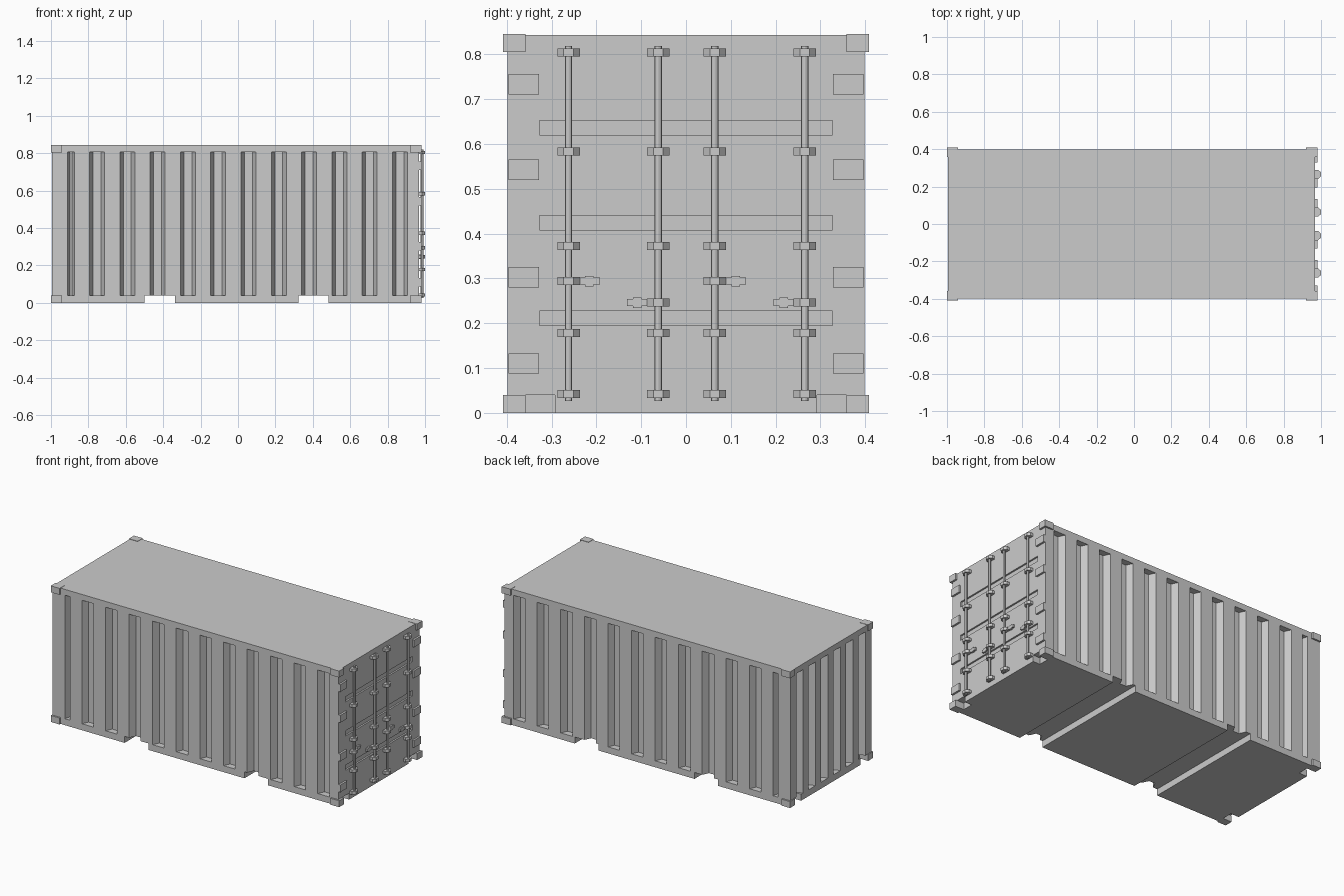
import bpy, bmesh
from mathutils import Vector

cube = bpy.data.objects.get("Cube")
if cube:
    bpy.data.objects.remove(cube, do_unlink=True)

COLOR = (0.6, 0.6, 0.6, 1)
grey = bpy.data.materials.new("container_grey")
grey.use_nodes = True
grey.diffuse_color = COLOR
grey.node_tree.nodes["Principled BSDF"].inputs["Base Color"].default_value = COLOR


def box(bm, lo, hi):
    """Axis-aligned box between two corners."""
    verts = bmesh.ops.create_cube(bm, size=1)["verts"]
    lo, hi = Vector(lo), Vector(hi)
    for v in verts:
        v.co = (lo + hi) / 2 + v.co * (hi - lo)


def prism(bm, plan, z0, z1):
    """Upright prism over a plan outline."""
    low = [bm.verts.new((x, y, z0)) for x, y in plan]
    high = [bm.verts.new((x, y, z1)) for x, y in plan]
    faces = [bm.faces.new(low), bm.faces.new(high)]
    for i in range(len(plan)):
        j = (i + 1) % len(plan)
        faces.append(bm.faces.new((low[i], low[j], high[j], high[i])))
    bmesh.ops.recalc_face_normals(bm, faces=faces)


def finish(name, bm):
    mesh = bpy.data.meshes.new(name)
    bm.to_mesh(mesh)
    bm.free()
    mesh.materials.append(grey)
    obj = bpy.data.objects.new(name, mesh)
    bpy.context.collection.objects.link(obj)
    return obj


LEFT, DOOR, SIDE, TOP = -0.995, 0.968, 0.398, 0.843
RAIL, HEAD, DEPTH, PITCH = 0.04, 0.807, 0.04, 0.162
CORE = DOOR - 0.01


def groove(centre, half, floor):
    """Tapered channel as (position along wall, depth) pairs."""
    return [(centre - half, 0), (centre - floor, DEPTH), (centre + floor, DEPTH), (centre + half, 0)]


# Corrugated walls, as one outline running round the plan
side = groove(-0.893, 0.018, 0.006)
for i in range(11):
    side += groove(-0.754 + PITCH * i, 0.04, 0.021)
end = []
for i in range(6):
    end += groove((i - 2.5) * 0.122, 0.034, 0.018)
plan = [(LEFT, -SIDE)] + [(a, d - SIDE) for a, d in side] + [(CORE, -SIDE), (CORE, SIDE)]
plan += [(a, SIDE - d) for a, d in reversed(side)] + [(LEFT, SIDE)]
plan += [(LEFT + d, a) for a, d in reversed(end)]
bm = bmesh.new()
prism(bm, plan, RAIL, HEAD)
finish("corrugated_walls", bm)

# Roof slab
bm = bmesh.new()
box(bm, (LEFT, -SIDE, HEAD), (DOOR, SIDE, TOP))
finish("roof", bm)

# Floor sections, leaving lift pockets and corner notches open
bm = bmesh.new()
for x0, x1, y in ((LEFT, -0.94, 0.292), (-0.94, -0.5, SIDE), (-0.337, 0.323, SIDE),
                  (0.485, 0.92, SIDE), (0.92, DOOR, 0.292)):
    box(bm, (x0, -y, 0), (x1, y, RAIL))
finish("floor", bm)

# Door skin: outer stiles and panels separated by shallow channels
bm = bmesh.new()
for s in (-1, 1):
    ys = sorted((s * 0.327, s * SIDE))
    box(bm, (CORE, ys[0], RAIL), (DOOR, ys[1], HEAD))
for z0, z1 in ((RAIL, 0.195), (0.227, 0.408), (0.44, 0.62), (0.652, HEAD)):
    box(bm, (CORE, -0.327, z0), (DOOR, 0.327, z1))
finish("door_panels", bm)

# Corner castings
bm = bmesh.new()
for s in (-1, 1):
    ys = sorted((s * 0.358, s * 0.408))
    for x in (-1, 0.92):
        for z in (0, 0.805):
            box(bm, (x, ys[0], z), (x + 0.06, ys[1], z + RAIL))
finish("corner_castings", bm)

# Door hinges
bm = bmesh.new()
for s in (-1, 1):
    ys = sorted((s * 0.328, s * 0.396))
    for z in (0.088, 0.28, 0.52, 0.711):
        box(bm, (DOOR - 0.005, ys[0], z), (0.98, ys[1], z + 0.045))
finish("door_hinges", bm)

# Locking rods with clamps and handles
ROD_X = 0.984
rods, clamps, handles = bmesh.new(), bmesh.new(), bmesh.new()


def clamp(y, z):
    plan = [(DOOR - 0.005, y - 0.025), (0.984, y - 0.025), (1.0, y - 0.011),
            (1.0, y + 0.011), (0.984, y + 0.025), (DOOR - 0.005, y + 0.025)]
    prism(clamps, plan, z - 0.009, z + 0.009)


for y, turn, grip_z in ((-0.262, 1, 0.294), (-0.062, -1, 0.246),
                        (0.064, 1, 0.294), (0.265, -1, 0.246)):
    ret = bmesh.ops.create_cone(rods, segments=12, radius1=0.008, radius2=0.008,
                                depth=0.792, cap_ends=True)
    bmesh.ops.translate(rods, verts=ret["verts"], vec=(ROD_X, y, 0.423))
    for z in (0.042, 0.178, 0.372, 0.583, 0.804, grip_z):
        clamp(y, z)
    for a, b, h in ((0, 0.07, 0.008), (0.037, 0.056, 0.012)):
        ys = sorted((y + turn * a, y + turn * b))
        box(handles, (DOOR - 0.005, ys[0], grip_z - h), (0.98, ys[1], grip_z + h))
rod_obj = finish("locking_rods", rods)
finish("rod_clamps", clamps)
finish("rod_handles", handles)

bpy.ops.object.select_all(action="DESELECT")
rod_obj.select_set(True)
bpy.context.view_layer.objects.active = rod_obj
bpy.ops.object.shade_smooth_by_angle()
